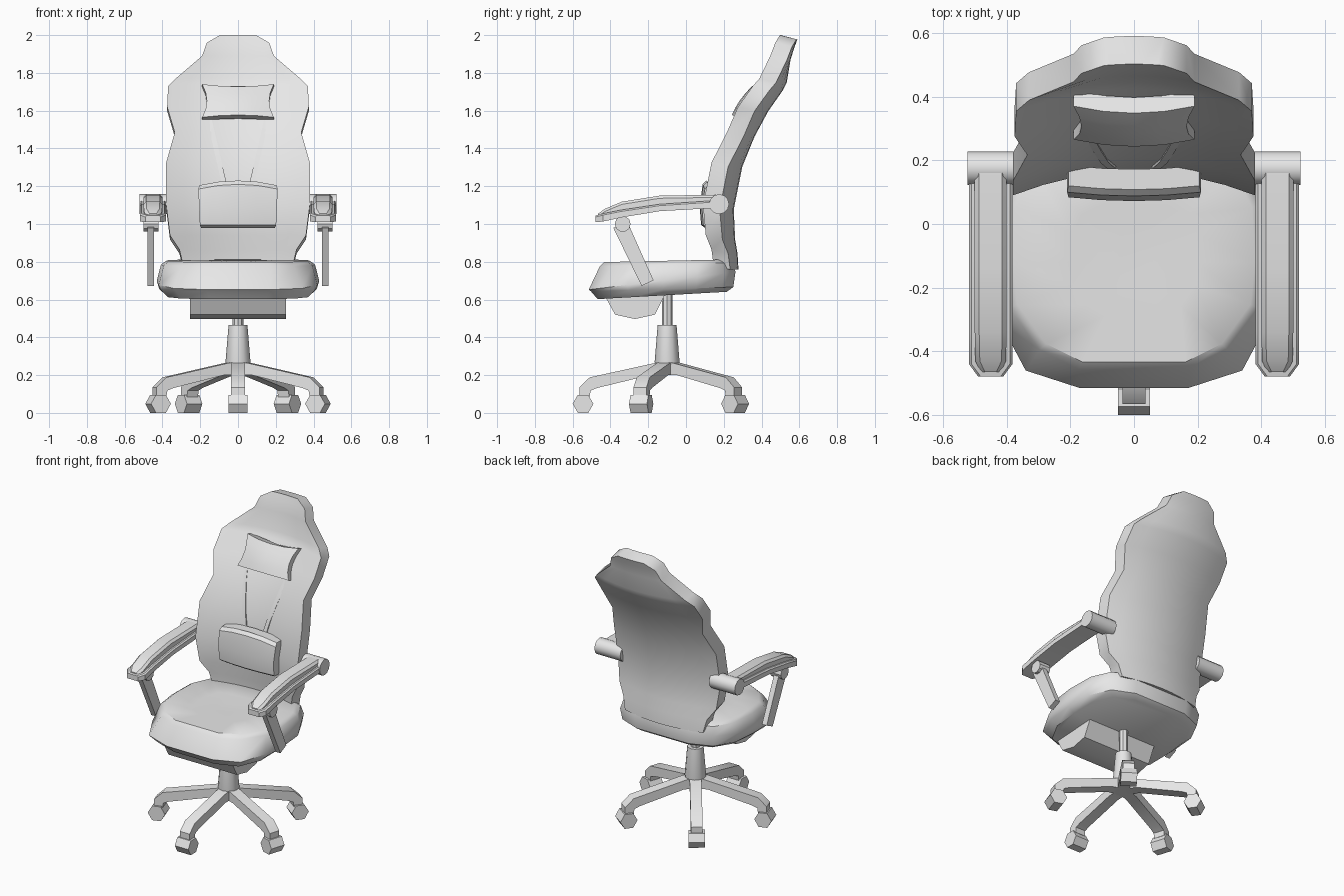
import bpy, bmesh, math
from mathutils import Vector, Matrix

if "Cube" in bpy.data.objects:
    bpy.data.objects.remove(bpy.data.objects["Cube"])

grey = bpy.data.materials.new("light grey")
grey.use_nodes = True
grey.diffuse_color = (0.8, 0.8, 0.8, 1)
grey.node_tree.nodes["Principled BSDF"].inputs["Base Color"].default_value = (0.8, 0.8, 0.8, 1)


def finish(name, bm, angle=35, matrix=None):
    bmesh.ops.recalc_face_normals(bm, faces=bm.faces)
    if matrix:
        bm.transform(matrix)
    mesh = bpy.data.meshes.new(name)
    bm.to_mesh(mesh)
    bm.free()
    mesh.materials.append(grey)
    mesh.shade_smooth()
    mesh.set_sharp_from_angle(angle=math.radians(angle))
    obj = bpy.data.objects.new(name, mesh)
    bpy.context.collection.objects.link(obj)
    return obj


def loft(name, rings, angle=35, matrix=None):
    """Skin closed rings of equal length and cap both ends."""
    bm = bmesh.new()
    rows = [[bm.verts.new(p) for p in ring] for ring in rings]
    n = len(rows[0])
    for a, b in zip(rows, rows[1:]):
        for i in range(n):
            j = (i + 1) % n
            bm.faces.new((a[i], a[j], b[j], b[i]))
    bm.faces.new(rows[0])
    bm.faces.new(rows[-1])
    return finish(name, bm, angle, matrix)


def extrude_yz(name, profile, x0, x1, matrix=None, angle=35):
    return loft(name, [[(x, y, z) for y, z in profile] for x in (x0, x1)], angle, matrix)


def circle(radius, sides, turn=0):
    steps = [math.tau * (i + turn) / sides for i in range(sides)]
    return [(radius * math.cos(a), radius * math.sin(a)) for a in steps]


def slab(name, front, back, columns, angle=35):
    """Grid of front points and back points closed into a cushion; one ring per row."""
    rings = [[f(u) for u in columns] + [b(u) for u in reversed(columns)]
             for f, b in zip(front, back)]
    return loft(name, rings, angle)


# Backrest: curved shell, rows are height, half width, centre depth
BACK = [(0.78, 0.29, 0.19), (0.865, 0.31, 0.185), (0.94, 0.36, 0.172), (1.10, 0.38, 0.165),
        (1.325, 0.38, 0.21), (1.485, 0.335, 0.275), (1.62, 0.375, 0.348), (1.73, 0.37, 0.425),
        (1.77, 0.33, 0.445), (1.89, 0.19, 0.465), (1.96, 0.165, 0.487), (2.0, 0.095, 0.502)]
columns = [-1, -0.75, -0.5, -0.25, 0, 0.25, 0.5, 0.75, 1]


def back_row(z, w, y, thick, drop):
    return lambda u: (u * w, y + thick - 0.075 * (u * w / 0.38) ** 2, z - drop)


slab("backrest", [back_row(*r, 0, 0) for r in BACK],
     [back_row(*r, 0.088, 0.022) for r in BACK], columns, 40)


def back_depth(z):
    for (z0, _, y0), (z1, _, y1) in zip(BACK, BACK[1:]):
        if z0 <= z <= z1:
            return y0 + (y1 - y0) * (z - z0) / (z1 - z0)


# Head pillow: pinched sides, bulging middle, tilted with the backrest
def pillow_row(t, offset):
    pinch = 1 - (2 * t - 1) ** 2

    def point(u):
        x = u * (0.19 - 0.025 * pinch)
        z = 1.565 + 0.175 * t - 0.012 * (1 - u * u) * (2 * t - 1)
        y = 0.265 + 0.105 * t - 0.022 * (1 - u * u) - 0.012 * pinch
        return (x, y + offset * 0.9, z - offset * 0.35)
    return point


steps = [0, 0.25, 0.5, 0.75, 1]
slab("head_pillow", [pillow_row(t, 0) for t in steps],
     [pillow_row(t, 0.055) for t in steps], [-1, -0.5, 0, 0.5, 1])


# Lumbar pillow: rows are height, front depth, half width
def lumbar_row(z, y, w, depth):
    return lambda u: (u * w, y + depth + 0.012 * u * u,
                      z + (0.025 * (1 - u * u) if z > 1.1 else 0))


LUMBAR = [(0.98, 0.1, 0.195), (0.995, 0.08, 0.202), (1.09, 0.072, 0.206),
          (1.185, 0.088, 0.21), (1.205, 0.108, 0.205)]
slab("lumbar_pillow", [lumbar_row(*r, 0) for r in LUMBAR],
     [lumbar_row(z, 0.172, w, 0) for z, y, w in LUMBAR], [-1, -0.5, 0, 0.5, 1])

# Straps between the pillows
for side, label in ((1, "left"), (-1, "right")):
    rings = []
    for i in range(5):
        t = i / 4
        z = 1.2 + 0.39 * t
        x, y = 0.07 + 0.09 * t, back_depth(z) - 0.012
        rings.append([(side * (x + dx), y + dy, z) for dx, dy in
                      ((-0.013, 0), (0.013, 0), (0.013, 0.03), (-0.013, 0.03))])
    loft(label + "_strap", rings)

# Seat: half outline mirrored, stacked as rings that shrink towards top and bottom
HALF = [(0.17, -0.515), (0.34, -0.46), (0.42, -0.31), (0.43, -0.12),
        (0.42, 0.06), (0.35, 0.2), (0.2, 0.262)]
TOP = [(0.17, -0.45), (0.29, -0.39), (0.385, -0.26), (0.4, -0.12),
       (0.39, 0.06), (0.33, 0.18), (0.19, 0.24)]


def seat_ring(points, scale, z, tilt):
    loop = points + [(-x, y) for x, y in reversed(points)]
    return [(x * scale, -0.12 + (y + 0.12) * scale, z + tilt * (y + 0.12)) for x, y in loop]


loft("seat", [seat_ring(HALF, 0.88, 0.622, 0.05), seat_ring(HALF, 0.97, 0.655, 0.03),
              seat_ring(HALF, 1, 0.7, 0.12), seat_ring(TOP, 1.02, 0.785, 0.03),
              seat_ring(TOP, 0.95, 0.805, 0.02), seat_ring(TOP, 0.5, 0.803, 0.01),
              seat_ring(TOP, 0.15, 0.8, 0)], 40)

# Footrest housing under the seat
extrude_yz("footrest_housing", [(-0.43, 0.62), (-0.375, 0.52), (-0.27, 0.497),
                                (-0.165, 0.52), (-0.11, 0.63)], -0.255, 0.255)

# Central column
POST_Y = -0.1


def tapered(name, sides, levels):
    loft(name, [[(x, y + POST_Y, z) for x, y in circle(r, sides)] for r, z in levels])


tapered("gas_lift", 8, [(0.028, 0.44), (0.028, 0.66)])
tapered("column_cover", 12, [(0.055, 0.2), (0.066, 0.27), (0.05, 0.465)])

# Five legs, each with a hexagonal caster
LEG = [(0, 0.275), (-0.06, 0.265), (-0.41, 0.188), (-0.465, 0.135), (-0.465, 0.085),
       (-0.41, 0.085), (-0.405, 0.118), (-0.37, 0.132), (-0.09, 0.2), (0, 0.2)]
CASTER = [(y - 0.445, z + 0.048) for y, z in circle(0.055, 6)]
for i in range(5):
    spin = Matrix.Translation((0, POST_Y, 0)) @ Matrix.Rotation(math.tau * i / 5, 4, "Z")
    extrude_yz(f"base_leg_{i + 1}", LEG, -0.036, 0.036, spin)
    extrude_yz(f"caster_{i + 1}", CASTER, -0.05, 0.05, spin)


# Armrests: stations are depth, half width, bottom, top
def arm_loft(name, stations, side, bevel):
    rings = []
    for y, w, z0, z1 in stations:
        shape = ((-w, z0), (w, z0), (w, z1 - bevel), (w - bevel, z1),
                 (bevel - w, z1), (-w, z1 - bevel))
        rings.append([(side * (0.45 + x), y, z) for x, z in shape])
    loft(name, rings)


ARM_BASE = [(0.16, 0.068, 1.085, 1.125), (-0.14, 0.068, 1.068, 1.105),
            (-0.34, 0.068, 1.035, 1.075), (-0.44, 0.068, 1.013, 1.055),
            (-0.478, 0.04, 1.01, 1.045)]
ARM_PAD = [(0.16, 0.05, 1.1, 1.155), (-0.14, 0.05, 1.09, 1.15), (-0.34, 0.05, 1.06, 1.118),
           (-0.43, 0.048, 1.04, 1.08), (-0.465, 0.032, 1.035, 1.055)]
HINGE = [(y + 0.175, z + 1.105) for y, z in circle(0.053, 12)]
PIVOT = [(y - 0.335, z + 1.0) for y, z in circle(0.042, 10)]
STRUT = [(-0.385, 0.98), (-0.235, 0.672), (-0.172, 0.702), (-0.305, 1.0)]
for side, label in ((1, "left"), (-1, "right")):
    arm_loft(label + "_arm_base", ARM_BASE, side, 0.008)
    arm_loft(label + "_arm_pad", ARM_PAD, side, 0.014)
    extrude_yz(label + "_arm_hinge", HINGE, side * 0.33, side * 0.522)
    extrude_yz(label + "_arm_pivot", PIVOT, side * 0.42, side * 0.5)
    extrude_yz(label + "_arm_strut", STRUT, side * 0.445, side * 0.48)
